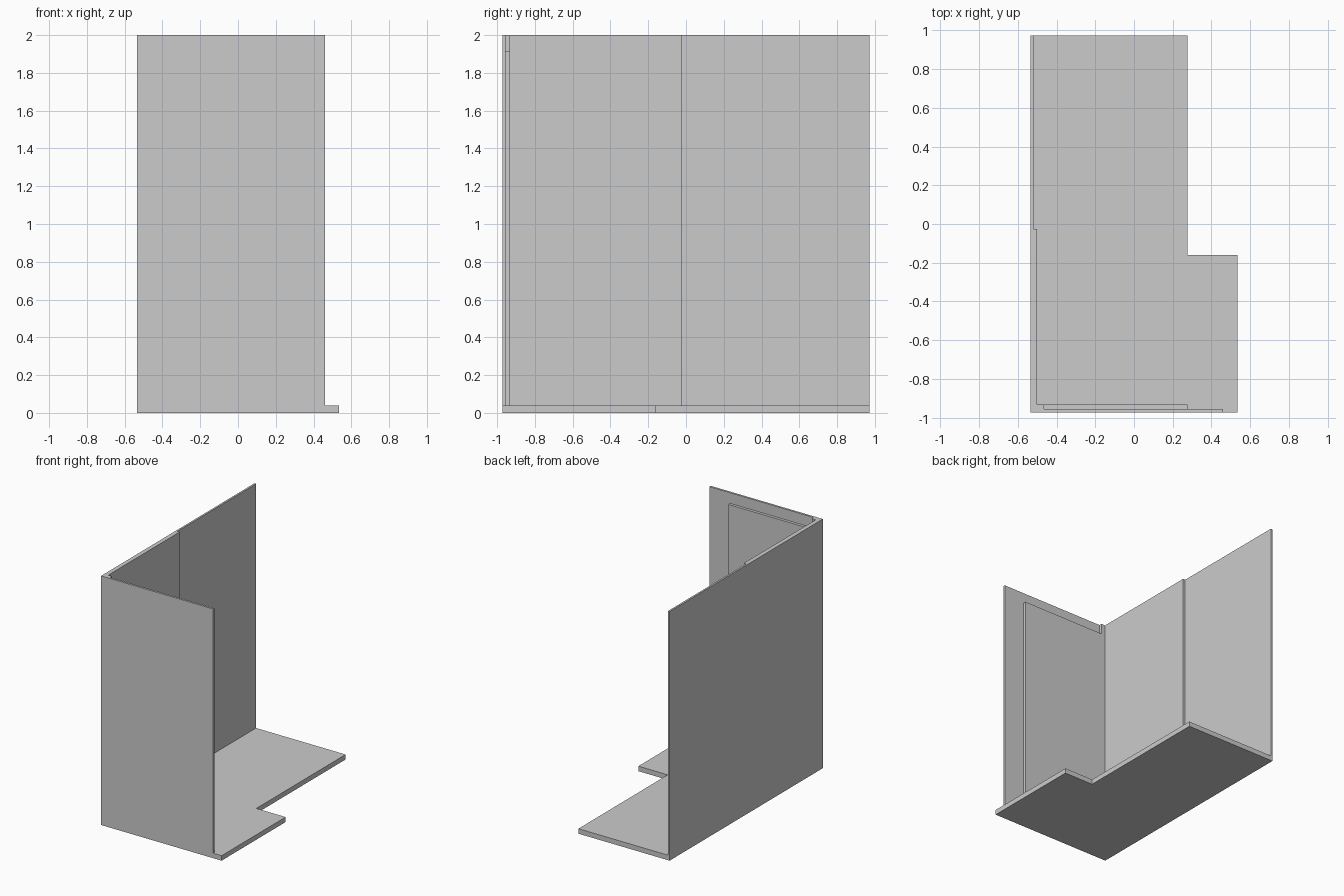
import bpy, bmesh

if "Cube" in bpy.data.objects:
    bpy.data.objects.remove(bpy.data.objects["Cube"])

FLOOR_TOP, WALL_TOP, LINER_TOP = 0.04, 2.0, 1.915
LEFT, RIGHT, FRONT, BACK = -0.535, 0.535, -0.972, 0.972


def prism(name, outline, z0, z1):
    """Extrude a flat XY outline from z0 up to z1."""
    bm = bmesh.new()
    face = bm.faces.new([bm.verts.new((x, y, z0)) for x, y in outline])
    top = bmesh.ops.extrude_face_region(bm, geom=[face])["geom"]
    bmesh.ops.translate(bm, vec=(0, 0, z1 - z0),
                        verts=[g for g in top if isinstance(g, bmesh.types.BMVert)])
    bmesh.ops.recalc_face_normals(bm, faces=bm.faces)
    mesh = bpy.data.meshes.new(name)
    bm.to_mesh(mesh)
    bm.free()
    obj = bpy.data.objects.new(name, mesh)
    bpy.context.collection.objects.link(obj)
    return obj


# L-shaped floor slab
floor = prism("floor_and_walls", [
    (LEFT, FRONT), (RIGHT, FRONT), (RIGHT, -0.16),
    (0.275, -0.16), (0.275, BACK), (LEFT, BACK)], 0, FLOOR_TOP)

# Corner walls: thin front wall, corner post, stepped side wall
walls = prism("corner_walls", [
    (LEFT, FRONT), (0.46, FRONT), (0.46, -0.955), (-0.465, -0.955),
    (-0.465, -0.932), (-0.50, -0.932), (-0.50, -0.025),
    (-0.52, -0.025), (-0.52, BACK), (LEFT, BACK)], 0, WALL_TOP)

# Lower lining panel on the inside of the front wall
liner = prism("front_lining", [
    (-0.48, -0.965), (0.275, -0.965), (0.275, -0.932), (-0.48, -0.932)],
    0.02, LINER_TOP)

# Fuse everything into one clean shell
bpy.context.view_layer.objects.active = floor
for part in (walls, liner):
    mod = floor.modifiers.new("join", "BOOLEAN")
    mod.operation = "UNION"
    mod.solver = "EXACT"
    mod.object = part
    bpy.ops.object.modifier_apply(modifier=mod.name)
    bpy.data.objects.remove(part)
